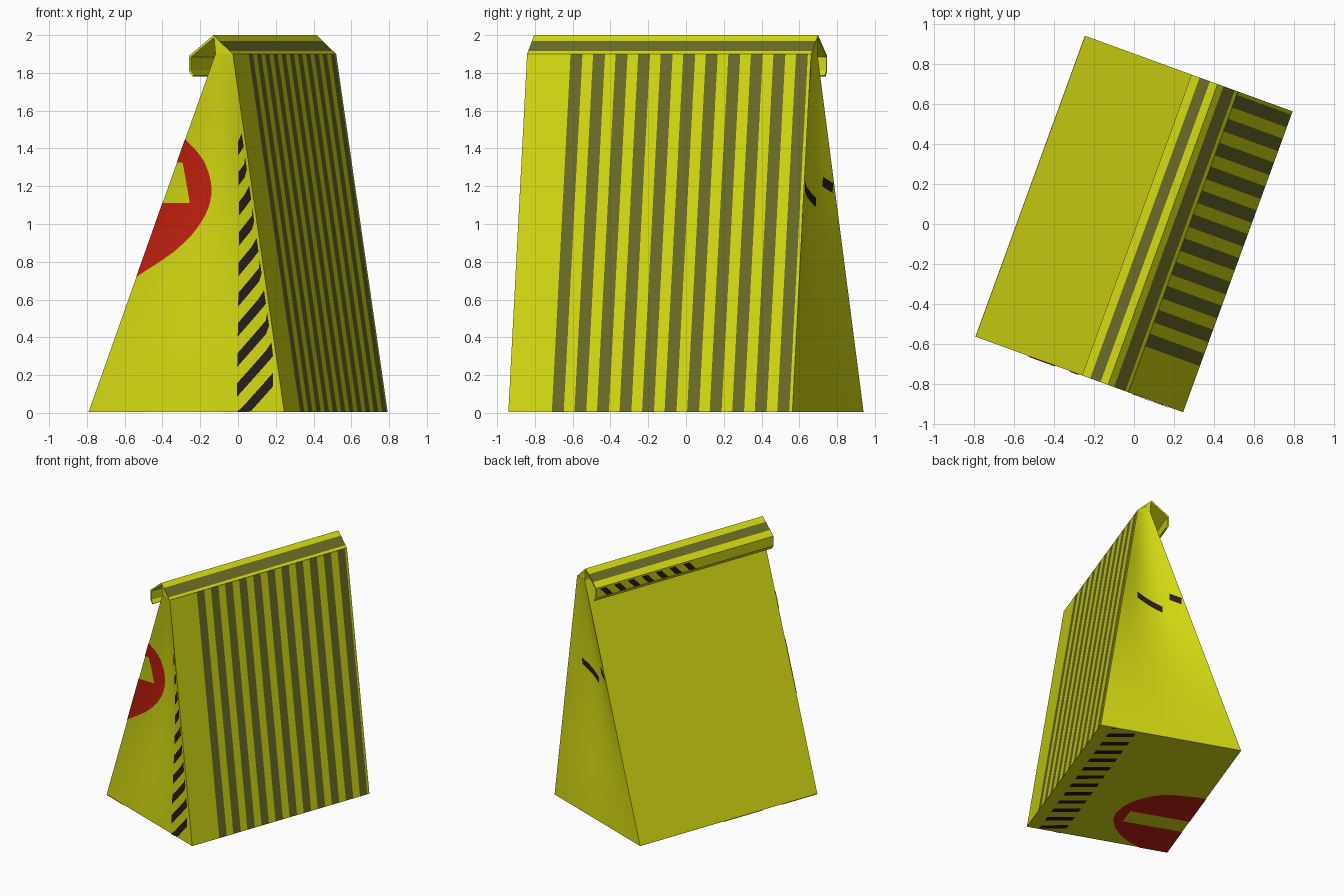
import bpy, bmesh, math
from mathutils import Matrix

if "Cube" in bpy.data.objects:
    bpy.data.objects.remove(bpy.data.objects["Cube"])

ROT = Matrix.Rotation(math.radians(-20), 4, 'Z')   # bag stands turned on the ground
HX, HY, TOP, Z0 = 0.5525, 0.80, 1.90, 0.004


def material(name, rgb):
    m = bpy.data.materials.new(name)
    m.diffuse_color = (*rgb, 1)
    m.use_nodes = True
    m.node_tree.nodes["Principled BSDF"].inputs["Base Color"].default_value = m.diffuse_color
    return m


YELLOW = material("yellow_paper", (0.66, 0.70, 0.006))
GREY = material("grey_stripe", (0.145, 0.15, 0.02))
DARK = material("dark_dash", (0.02, 0.013, 0.014))
RED = material("red_patch", (0.55, 0.015, 0.005))


def finish(name, bm, mats, solid=False):
    bmesh.ops.remove_doubles(bm, verts=bm.verts, dist=0.0002)
    if solid:
        bmesh.ops.recalc_face_normals(bm, faces=bm.faces)
    bm.transform(ROT)
    me = bpy.data.meshes.new(name)
    bm.to_mesh(me)
    bm.free()
    for m in mats:
        me.materials.append(m)
    ob = bpy.data.objects.new(name, me)
    bpy.context.collection.objects.link(ob)
    return ob


def grid(bm, fn, us, vs, mat=lambda i: 0):
    rows = [[bm.verts.new(fn(u, v)) for u in us] for v in vs]
    for a, b in zip(rows, rows[1:]):
        for i in range(len(us) - 1):
            f = bm.faces.new((a[i], a[i + 1], b[i + 1], b[i]))
            f.material_index = mat(i)


def steps(a, b, n):
    return [a + (b - a) * i / n for i in range(n + 1)]


def lerp_table(pts, v):
    for (v0, u0), (v1, u1) in zip(pts, pts[1:]):
        if v0 <= v <= v1:
            return u0 + (u1 - u0) * (v - v0) / (v1 - v0)
    return pts[-1][1]


# Bag walls: left and right walls lean together, end walls cave in slightly
def right_x(z): return HX - 0.153 * z
def left_x(z): return -HX + 0.377 * z


def end_point(side, x, z, off=0.0):
    t = (x - left_x(z)) / (right_x(z) - left_x(z))
    t, h = min(max(t, 0), 1), min(max(z / TOP, 0), 1)
    d = 0.06 * math.sin(math.pi * t) * math.sin(math.pi * h ** 1.3)
    return (x, side * (HY - d + off), z)


bm = bmesh.new()
zs, ts = steps(Z0, TOP, 12), steps(0, 1, 10)
ys = [-HY]
for k in range(11):
    ys += [-0.555 + 0.127 * k, -0.555 + 0.127 * k + 0.067]
ys.append(HY)
grid(bm, lambda y, z: (right_x(z), y, z), ys, [Z0, TOP], lambda i: i % 2)
grid(bm, lambda y, z: (left_x(z), y, z), [HY, -HY], zs)
for s in (-1, 1):
    grid(bm, lambda t, z: end_point(s, left_x(z) + t * (right_x(z) - left_x(z)), z),
         ts if s < 0 else ts[::-1], zs)
    # small end triangle closing the bag under the fold
    tri = [(left_x(TOP), TOP), (right_x(TOP), TOP), (0.155, 1.995)]
    bm.faces.new([bm.verts.new((x, s * (HY - 0.001), z)) for x, z in (tri if s < 0 else tri[::-1])])
grid(bm, lambda x, y: (x, y, Z0), [-HX, HX], [HY, -HY])
grid(bm, lambda y, z: (left_x(TOP) - 0.008 * (z - TOP) / 0.095, y, z), [HY, -HY], [TOP, 1.995])
bag = finish("bag_body", bm, [YELLOW, GREY])
bpy.context.view_layer.objects.active = bag
bag.select_set(True)
bpy.ops.object.shade_smooth_by_angle(angle=math.radians(25))

# Rolled-over top fold: thin sheet following a profile, grey stripe on each slope
outer = [(0.261, 1.90), (0.245, 1.915), (0.185, 1.97), (0.153, 2.0), (0.113, 1.968),
         (0.058, 1.924), (0.0145, 1.89), (0.0145, 1.81), (0.036, 1.78)]
inner = [(0.045, 1.787), (0.027, 1.814), (0.027, 1.884), (0.153, 1.984), (0.245, 1.90)]
bm = bmesh.new()
prof = outer + inner
ends = [[bm.verts.new((x, y, z)) for x, z in prof] for y in (-HY, HY)]
n = len(prof)
for i in range(n):
    j = (i + 1) % n
    f = bm.faces.new((ends[0][i], ends[0][j], ends[1][j], ends[1][i]))
    f.material_index = 1 if i in (1, 4) else 0
for e in ends:
    bm.faces.new(e)
finish("top_fold", bm, [YELLOW, GREY], True)


# Painted plates: slanted dashes, each swept from a to b with a half width
def dashes(name, items, fn, half, flip=False):
    bm = bmesh.new()
    for (u0, v0), (u1, v1) in items:
        us = steps(0, 1, 5)
        grid(bm, lambda t, w: fn(u0 + t * (u1 - u0), v0 + t * (v1 - v0) + w),
             us[::-1] if flip else us, [-half, half])
    finish(name, bm, [DARK])


def front_fn(x, z):
    z = max(z, Z0)
    return end_point(-1, min(x, right_x(z) - 0.015), z, 0.004)


def base_fn(x, y):
    return (x, max(-0.795, min(0.795, y)), 0.0)


dashes("front_dashes", [((0.285, 0.12 + 0.16 * k), (0.49, 0.337 + 0.16 * k)) for k in range(-1, 9)],
       front_fn, 0.036)
dashes("back_dashes", [((0.05, 1.115), (0.25, 1.20)), ((-0.085, 1.19), (0.0, 1.225))],
       lambda x, z: end_point(1, x, z, 0.004), 0.025, True)
dashes("base_dashes", [((0.46, 0.677 - 0.131 * k), (0.27, 0.747 - 0.131 * k)) for k in range(-1, 12)],
       base_fn, 0.027)
dashes("fold_dashes", [((1.815, 0.68 - 0.125 * k), (1.88, 0.74 - 0.125 * k)) for k in range(7)],
       lambda z, y: (0.0115, y, z), 0.028)


# Red rounded patches wrapping the left corner, each with a plain slot
def red_patch(name, edge, curve, slot, slot_u, fn):
    bm = bmesh.new()
    lo, hi = curve[0][0], curve[-1][0]
    for a, b, left in ((lo, slot[0], edge), (slot[0], slot[1], slot_u), (slot[1], hi, edge)):
        vs = steps(a, b, 12)
        rows = []
        for v in vs:
            l, r = left(v), lerp_table(curve, v)
            rows.append([bm.verts.new(fn(u, v)) for u in steps(l, max(r, l + 0.001), 6)])
        for p, q in zip(rows, rows[1:]):
            for i in range(6):
                bm.faces.new((p[i], p[i + 1], q[i + 1], q[i]))
    return finish(name, bm, [RED])


red_patch("front_red_patch", left_x,
          [(0.72, -0.28), (0.76, -0.22), (0.80, -0.156), (0.85, -0.085), (0.90, -0.028), (0.96, 0.03),
           (1.03, 0.078), (1.09, 0.107), (1.15, 0.121), (1.21, 0.121), (1.27, 0.108), (1.33, 0.085),
           (1.39, 0.045), (1.45, -0.006)],
          (1.11, 1.325), lambda z: 0.004 - 0.028 * (z - 1.11) / 0.215,
          lambda x, z: end_point(-1, x, z, 0.004))
base = red_patch("base_red_patch", lambda y: -HX,
                 [(-0.80, -0.34), (-0.74, -0.22), (-0.67, -0.135), (-0.58, -0.06), (-0.48, -0.012),
                  (-0.38, 0.005), (-0.28, -0.01), (-0.20, -0.043), (-0.12, -0.095), (-0.05, -0.165),
                  (0.011, -0.26), (0.046, -0.50)],
                 (-0.475, -0.315), lambda y: -0.085, lambda x, y: (x, y, 0.0))
base.data.flip_normals()
